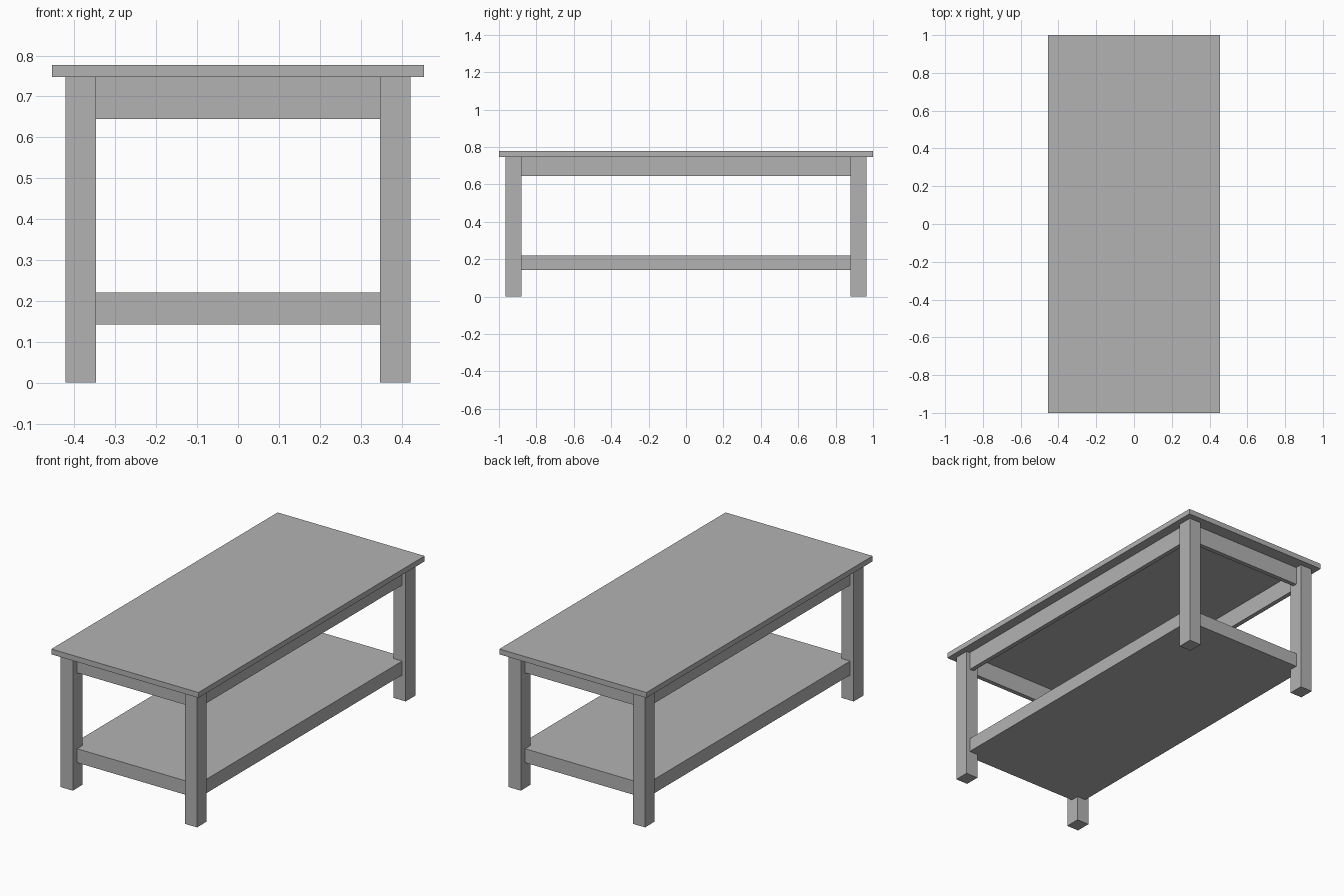
import bpy

cube = bpy.data.objects.get("Cube")
if cube:
    bpy.data.objects.remove(cube, do_unlink=True)

# Single grey finish
grey = bpy.data.materials.new("plain grey")
grey.use_nodes = True
colour = (0.45, 0.45, 0.45, 1)
grey.diffuse_color = colour
grey.node_tree.nodes["Principled BSDF"].inputs["Base Color"].default_value = colour


def box(name, low, high):
    """Box spanning two opposite corners."""
    centre = [(a + b) / 2 for a, b in zip(low, high)]
    bpy.ops.mesh.primitive_cube_add(size=1, location=centre)
    ob = bpy.context.object
    ob.name = name
    ob.scale = [b - a for a, b in zip(low, high)]
    bpy.ops.object.transform_apply(location=False, rotation=False, scale=True)
    ob.data.materials.append(grey)
    return ob


TOP_BOTTOM, TOP = 0.747, 0.777
LEG_IN_X, LEG_OUT_X = 0.347, 0.422
LEG_IN_Y, LEG_OUT_Y = 0.88, 0.965
RAIL_X, RAIL_Y = 0.40, 0.927      # outer faces of aprons and shelf
RAIL_BOTTOM, THICK = 0.645, 0.025

box("table_top", (-0.455, -1, TOP_BOTTOM), (0.455, 1, TOP))

# Lower shelf, its corners let into the legs
box("lower_shelf", (-RAIL_X, -RAIL_Y, 0.142), (RAIL_X, RAIL_Y, 0.22))

# Legs
for sx, side in ((1, "left"), (-1, "right")):
    for sy, end in ((-1, "front"), (1, "back")):
        xs = sorted((sx * LEG_IN_X, sx * LEG_OUT_X))
        ys = sorted((sy * LEG_IN_Y, sy * LEG_OUT_Y))
        box(f"{end}_{side}_leg", (xs[0], ys[0], 0), (xs[1], ys[1], TOP_BOTTOM))

# Aprons under the top, between the legs
for s, side, end in ((1, "left", "back"), (-1, "right", "front")):
    xs = sorted((s * (RAIL_X - THICK), s * RAIL_X))
    box(f"{side}_apron", (xs[0], -LEG_IN_Y, RAIL_BOTTOM), (xs[1], LEG_IN_Y, TOP_BOTTOM))
    ys = sorted((s * (RAIL_Y - THICK), s * RAIL_Y))
    box(f"{end}_apron", (-LEG_IN_X, ys[0], RAIL_BOTTOM), (LEG_IN_X, ys[1], TOP_BOTTOM))
